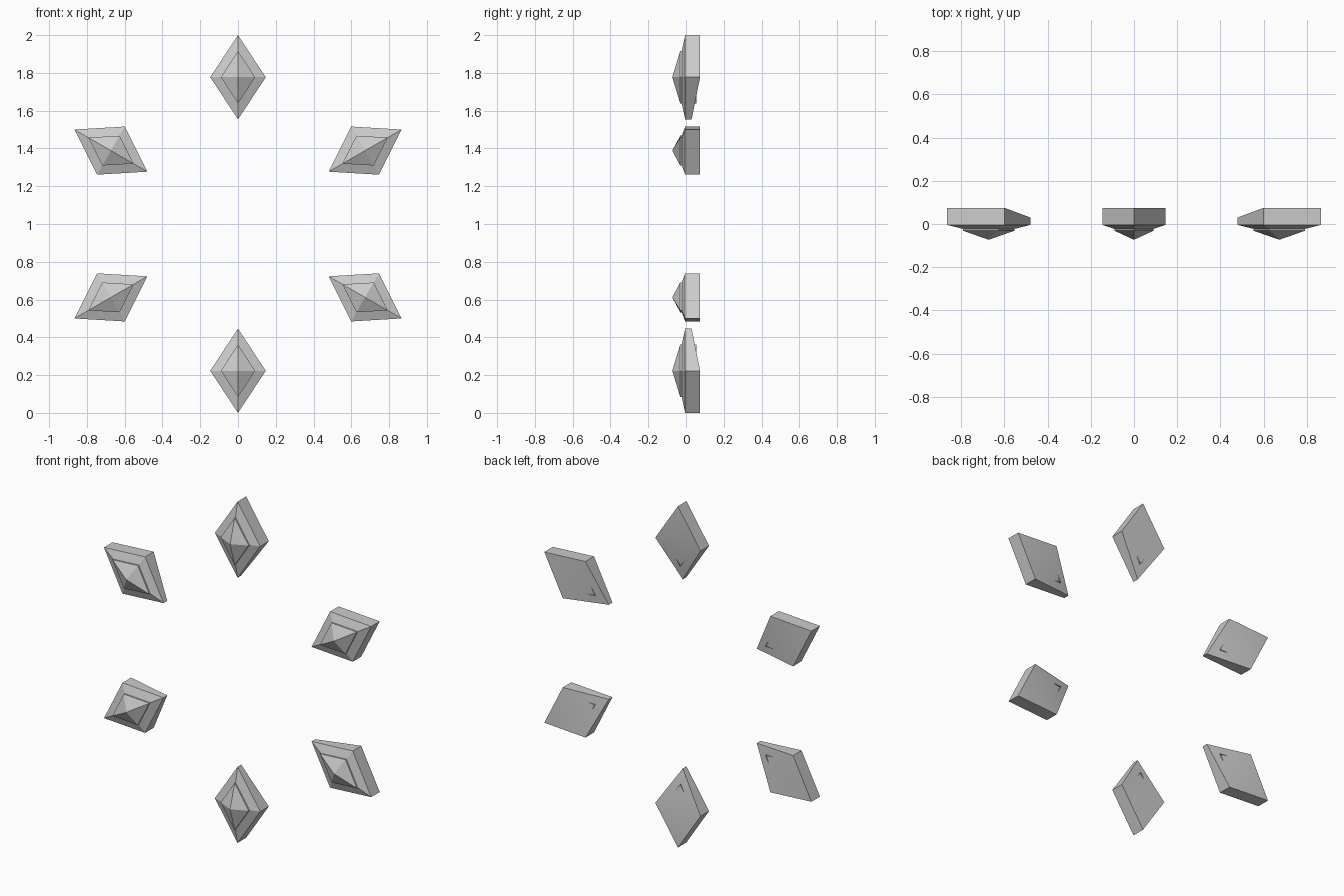
import bpy, bmesh, math
from mathutils import Matrix, Vector

if "Cube" in bpy.data.objects:
    bpy.data.objects.remove(bpy.data.objects["Cube"])

CENTRE_R = 0.777   # distance of each gem from the ring centre
RING = Vector((0, 0, 1))


def rhombus(half_w, half_h):
    # outer tip, right, inner tip, left
    return [(0, half_h), (half_w, 0), (0, -half_h), (-half_w, 0)]


def gem_part(name, half_w, half_h, front, apex, backs, angle, closed):
    """Rhombic prism with a pyramid front; backs = back depth per corner."""
    bm = bmesh.new()
    pts = rhombus(half_w, half_h)
    f = [bm.verts.new((x, front, CENTRE_R + z)) for x, z in pts]
    b = [bm.verts.new((x, d, CENTRE_R + z)) for (x, z), d in zip(pts, backs)]
    tip = bm.verts.new((0, apex, CENTRE_R))
    for i in range(4):
        j = (i + 1) % 4
        bm.faces.new((f[i], f[j], tip))
        bm.faces.new((f[j], f[i], b[i], b[j]))
    if closed:
        bm.faces.new((b[0], b[1], b[3]))
        bm.faces.new((b[1], b[2], b[3]))
    bmesh.ops.recalc_face_normals(bm, faces=bm.faces)
    bm.transform(Matrix.Translation(RING) @ Matrix.Rotation(angle, 4, 'Y'))
    me = bpy.data.meshes.new(name)
    bm.to_mesh(me)
    bm.free()
    ob = bpy.data.objects.new(name, me)
    bpy.context.collection.objects.link(ob)
    bpy.ops.object.select_all(action='DESELECT')
    ob.select_set(True)
    bpy.context.view_layer.objects.active = ob
    bpy.ops.object.shade_smooth_by_angle(angle=math.radians(15))


for k in range(6):
    a = k * math.pi / 3
    # setting: back tapers towards the inner tip
    gem_part(f"gem_setting_{k + 1}", 0.147, 0.223, -0.004, -0.052,
             (0.075, 0.075, 0.03, 0.075), a, True)
    # raised stone: open-backed, its inner corner pokes through the back
    gem_part(f"gem_stone_{k + 1}", 0.091, 0.138, -0.031, -0.073,
             (0.055,) * 4, a, False)
